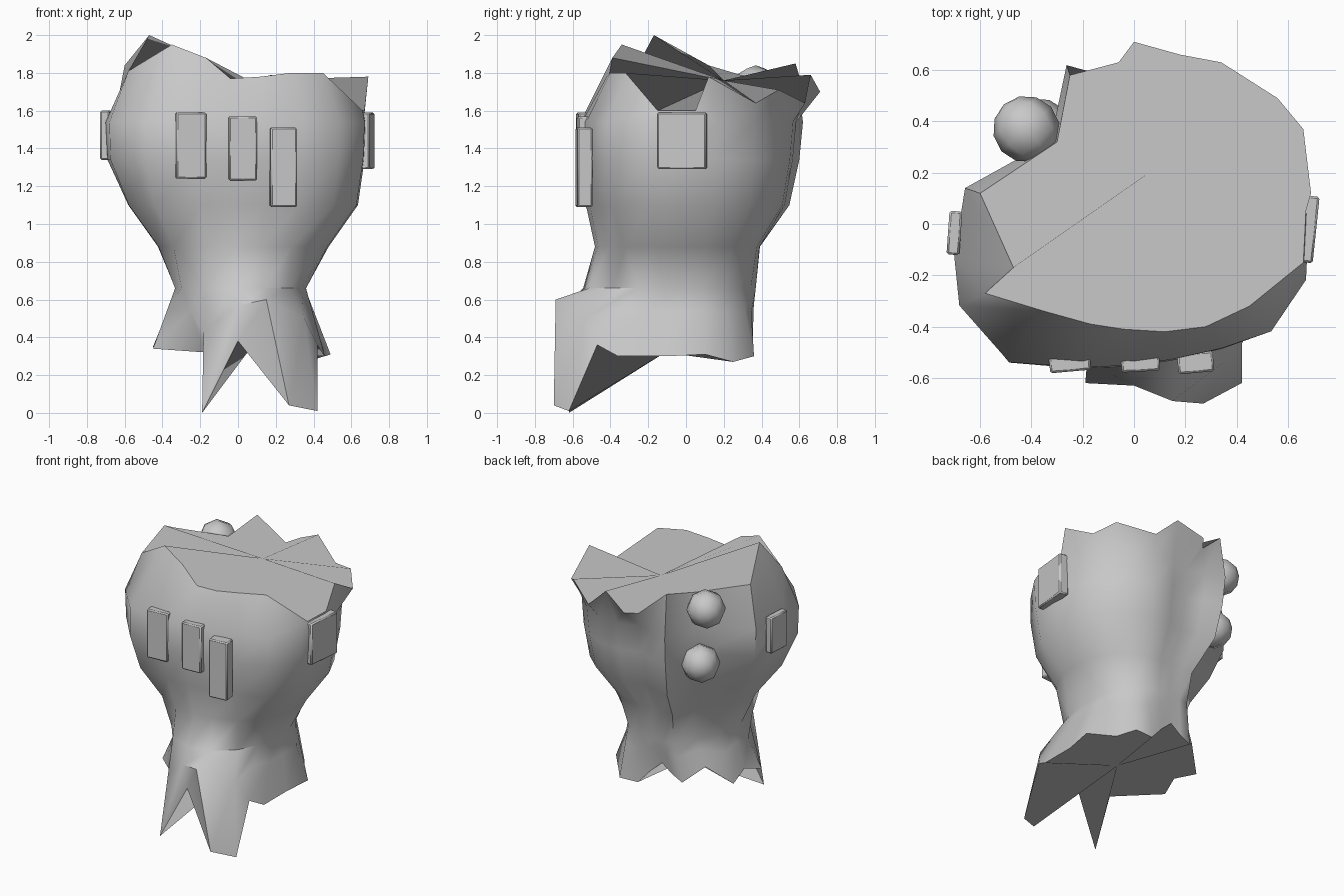
import bpy, bmesh, math
from mathutils import Vector

if "Cube" in bpy.data.objects:
    bpy.data.objects.remove(bpy.data.objects["Cube"])

grey = bpy.data.materials.new("stone_grey")
grey.diffuse_color = (0.58, 0.58, 0.58, 1)
grey.use_nodes = True
grey.node_tree.nodes["Principled BSDF"].inputs["Base Color"].default_value = grey.diffuse_color


def finish(ob, angle):
    ob.data.materials.append(grey)
    bpy.ops.object.select_all(action='DESELECT')
    ob.select_set(True)
    bpy.context.view_layer.objects.active = ob
    bpy.ops.object.shade_smooth_by_angle(angle=math.radians(angle))


# Column directions around the body, anticlockwise from the front
angles = [-92, -75, -55, -38, -18, -2, 14, 32, 48, 62,
          76, 90, 102, 113, 135, 168, 190, 205, 228, 250]

# Jagged broken rim and jagged root ends, one point per column
rim = [(-.04, -.41, 1.77), (.12, -.42, 1.78), (.28, -.40, 1.80), (.45, -.32, 1.80),
       (.66, -.15, 1.60), (.67, .05, 1.60), (.69, .12, 1.78), (.66, .37, 1.64),
       (.56, .49, 1.71), (.34, .63, 1.64), (.18, .66, 1.79), (0, .71, 1.70),
       (-.06, .63, 1.68), (-.25, .58, 1.85), (-.30, .32, 1.78), (-.60, .12, 1.84),
       (-.47, -.17, 2.0), (-.58, -.27, 1.81), (-.35, -.34, 1.95), (-.17, -.39, 1.88)]
roots = [(0, -.58, .38), (.27, -.70, .04), (.42, -.62, .01), (.42, -.47, .36),
         (.46, -.36, .30), (.46, -.10, .30), (.49, .10, .31), (.36, .25, .27),
         (.28, .36, .30), (.14, .35, .30), (.05, .34, .40), (-.04, .33, .48),
         (-.12, .33, .42), (-.20, .33, .38), (-.31, .22, .48), (-.45, .10, .35),
         (-.41, -.08, .38), (-.45, -.22, .34), (-.17, -.45, .32), (-.19, -.62, .0)]

# Radial bulges and dents of the upper body: column -> factor
shape = {0: 1.03, 3: 1.06, 4: 1.04, 10: .97, 11: .88, 12: .96, 13: 1.06, 14: .68,
         15: .97, 16: 1.03, 17: 1.11, 18: 1.18, 19: 1.07}


def ring(z, left, right, front, back, amount):
    """Rounded outline at height z, with the bulges scaled by amount."""
    pts = []
    for i, deg in enumerate(angles):
        c, s = math.cos(math.radians(deg)), math.sin(math.radians(deg))
        a, b, p = (right if c > 0 else left), (back if s > 0 else front), 2.3
        r = ((abs(c) / a) ** p + (abs(s) / b) ** p) ** (-1 / p)
        r *= 1 + amount * (shape.get(i, 1) - 1)
        pts.append(Vector((c * r, s * r, z)))
    return pts


waist = ring(.66, .33, .36, .54, .38, .3)
knee = [w.lerp(Vector(r), .35) for w, r in zip(waist, roots)]
knee[0] = Vector((0, -.63, .57))      # forward step of the big root
knee[1] = Vector((.15, -.69, .60))
knee[2] = Vector((.35, -.54, .50))
rings = [[Vector(p) for p in roots], knee, waist,
         ring(.88, .42, .48, .475, .40, .5),
         ring(1.10, .57, .635, .515, .545, .95),
         ring(1.34, .68, .67, .54, .59, 1),
         ring(1.54, .69, .68, .535, .61, 1),
         [Vector(p) for p in rim]]

# Body: lofted trunk closed with fans
bm = bmesh.new()
rows = [[bm.verts.new(p) for p in r] for r in rings]
n = len(angles)
for lo, hi in zip(rows, rows[1:]):
    for i in range(n):
        j = (i + 1) % n
        bm.faces.new((lo[i], lo[j], hi[j], hi[i]))
top = bm.verts.new((.06, .20, 1.76))
bottom = bm.verts.new((.05, -.11, .32))
caps = []
for i in range(n):
    j = (i + 1) % n
    caps.append((bm.faces.new((top, rows[-1][i], rows[-1][j])), 1))
    caps.append((bm.faces.new((bottom, rows[0][j], rows[0][i])), -1))
bm.faces.index_update()
cap_ids = [(f.index, up) for f, up in caps]
me = bpy.data.meshes.new("trunk")
bm.to_mesh(me)
bm.free()
trunk = bpy.data.objects.new("trunk", me)
bpy.context.collection.objects.link(trunk)
finish(trunk, 50)

# Both fans are shaded as one flat cut
normals = [(0, 0, 0)] * len(me.loops)
for k, up in cap_ids:
    me.polygons[k].use_smooth = False
    for li in me.polygons[k].loop_indices:
        normals[li] = (0, 0, up)
me.normals_split_custom_set(normals)


# Raised plates on the front and both sides
def plate(name, loc, size, turn=0):
    bpy.ops.mesh.primitive_cube_add(size=1, location=loc, rotation=(0, 0, math.radians(turn)))
    ob = bpy.context.object
    ob.name = name
    ob.scale = size
    bpy.ops.object.transform_apply(location=False, rotation=False, scale=True)
    bev = ob.modifiers.new("bevel", 'BEVEL')
    bev.width, bev.segments = .008, 1
    finish(ob, 30)


plate("front_plate_left", (-.25, -.54, 1.415), (.16, .07, .35), 5)
plate("front_plate_middle", (.025, -.54, 1.40), (.15, .07, .34), 3)
plate("front_plate_right", (.24, -.54, 1.30), (.14, .08, .42), 5)
plate("side_plate_right", (.675, -.02, 1.44), (.07, .26, .30), -6)
plate("side_plate_left", (-.70, -.035, 1.47), (.05, .17, .26), -4)

# Two round knobs in the dent at the back left
for name, loc in (("upper_knob", (-.42, .37, 1.71)), ("lower_knob", (-.37, .36, 1.30))):
    bpy.ops.mesh.primitive_uv_sphere_add(segments=8, ring_count=6, radius=.13, location=loc,
                                         rotation=(math.radians(-90), 0, math.radians(42)))
    bpy.context.object.name = name
    finish(bpy.context.object, 60)
